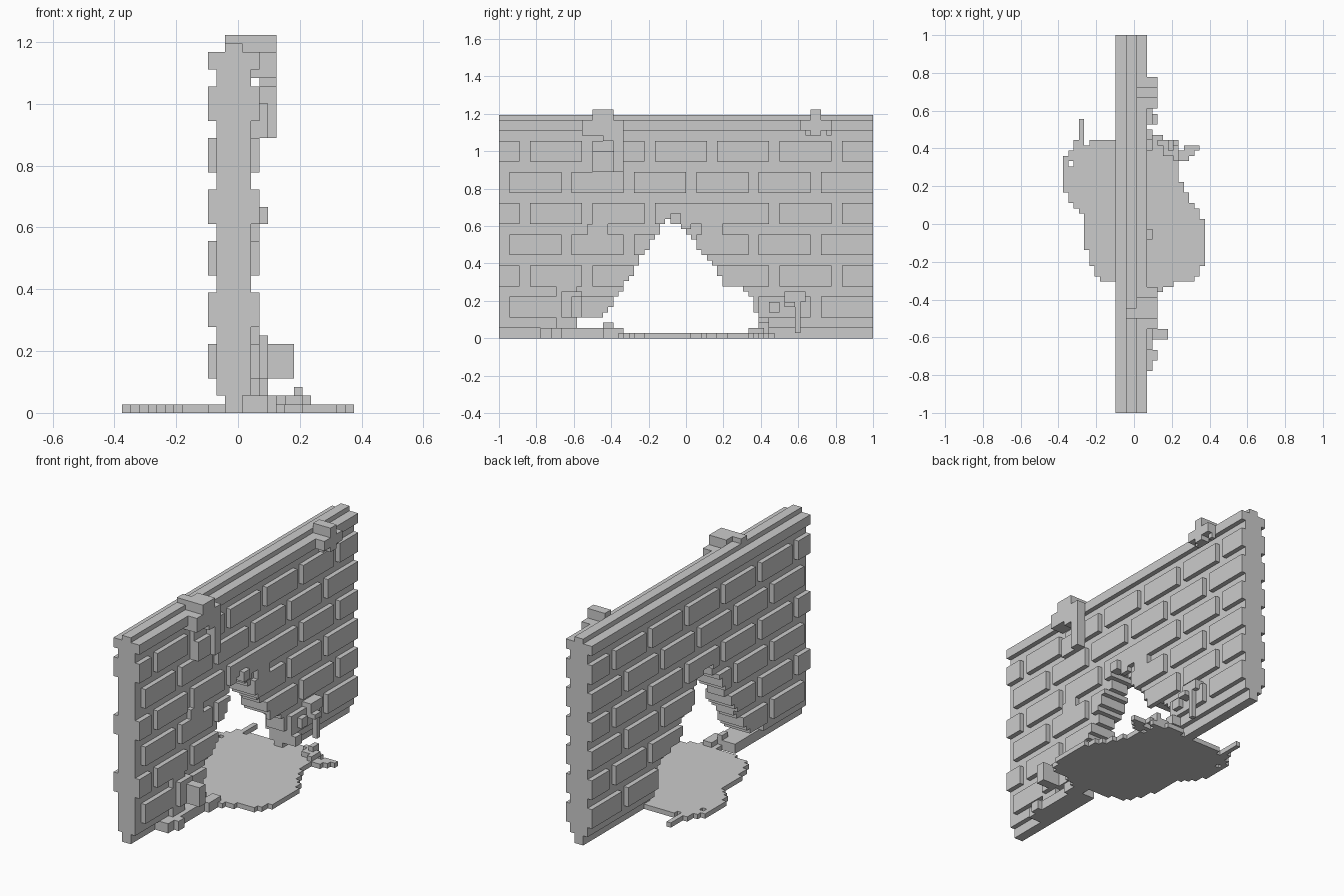
import bpy, bmesh, math
from itertools import product
from mathutils import Vector

if "Cube" in bpy.data.objects:
    bpy.data.objects.remove(bpy.data.objects["Cube"], do_unlink=True)

UNIT = 1 / 36  # edge of one block

stone = bpy.data.materials.new("stone_grey")
stone.use_nodes = True
grey = (0.6, 0.6, 0.6, 1)
stone.diffuse_color = grey
stone.node_tree.nodes["Principled BSDF"].inputs["Base Color"].default_value = grey


def box(x, y, z):
    """Blocks in inclusive (first, last) ranges."""
    return set(product(*(range(a, b + 1) for a, b in (x, y, z))))


def boxes(*parts):
    return set().union(*(box(*p) for p in parts))


def build(name, cells):
    """Skin a set of blocks and merge its flat areas."""
    bm = bmesh.new()
    points = {}

    def vert(p):
        if p not in points:
            points[p] = bm.verts.new(((p[0] - 0.5) * UNIT, p[1] * UNIT, p[2] * UNIT))
        return points[p]

    for cell in sorted(cells):
        for axis, side in product(range(3), (0, 1)):
            near = list(cell)
            near[axis] += 2 * side - 1
            if tuple(near) in cells:
                continue
            u, v = (axis + 1) % 3, (axis + 2) % 3
            ring = []
            for du, dv in ((0, 0), (1, 0), (1, 1), (0, 1)):
                p = list(cell)
                p[axis] += side
                p[u] += du
                p[v] += dv
                ring.append(vert(tuple(p)))
            bm.faces.new(ring if side else ring[::-1])
    bmesh.ops.dissolve_limit(bm, angle_limit=math.radians(1), verts=bm.verts, edges=bm.edges)
    mesh = bpy.data.meshes.new(name)
    bm.to_mesh(mesh)
    bm.free()
    mesh.materials.append(stone)
    obj = bpy.data.objects.new(name, mesh)
    bpy.context.collection.objects.link(obj)
    return obj


def in_hole(cell):
    """Ragged breach, stepped on both sides up to a narrow peak."""
    _, y, z = cell
    if z > 22:
        return False
    left = -22 if z < 4 else round(-15.5 + (z - 4) * 0.63)
    right = round(7 - (z - 11) * 0.75) if z > 10 else min(14, 20 - z)
    right = min(right, 13) if z > 4 else right
    return left <= y < right


# Wall core with a thin foot and a narrow ridge on top
LENGTH = (-36, 35)
core = boxes(((-1, 0), LENGTH, (0, 42)), ((-2, 1), LENGTH, (2, 41)))
build("wall_core", {c for c in core if not in_hole(c)})

# Raised bricks in staggered rows, on both faces
for name, x in (("right_bricks", -3), ("left_bricks", 2)):
    bricks = box((x, x), LENGTH, (40, 41))
    for row in range(6):
        shift = 4 if row % 2 else -2
        shift = -2 - shift
        for i in range(7):
            y = -36 + shift + 12 * i if row % 2 else -34 + 12 * i
            z = 4 + 6 * row
            bricks |= box((x, x), (max(y, -36), min(y + 9, 35)), (z, z + 3))
    build(name, {c for c in bricks if not in_hole(c)})

# Puddle: left and right limits for each row from front to back
left = [2, 2, -3, -6, -7, -7] + [-8] * 3 + [-9] * 6 + [-9, -10, -11, -12, -12] + [-13] * 7 + [-12, -11, -8, 2]
right = [3, 5, 7, 11, 12, 12] + [13] * 9 + [12, 12, 11, 10, 10, 9, 9] + [8] * 4 + [10, 11, 12, 8, 5]
puddle = set()
for row, (a, b) in enumerate(zip(left, right)):
    puddle |= box((a, b), (row - 14, row - 14), (0, 0))
puddle -= {(-12, 11, 0), (8, 12, 0), (8, 14, 0), (9, 14, 0)}
puddle |= boxes(((-11, -10), (14, 15), (0, 0)), ((-10, -10), (16, 19), (0, 0)))
build("puddle", puddle)

# Growth hanging over the top edge
build("front_top_growth", boxes(
    ((-1, 0), (-18, -17), (43, 43)), ((1, 4), (-18, -15), (42, 43)),
    ((2, 4), (-20, -15), (39, 41)), ((3, 4), (-16, -13), (38, 41)),
    ((3, 4), (-14, -13), (32, 41)), ((2, 3), (-18, -15), (32, 35))))
build("back_top_growth", boxes(
    ((1, 4), (24, 25), (42, 43)), ((3, 4), (22, 27), (40, 41)),
    ((3, 4), (24, 25), (39, 41)), ((3, 3), (23, 23), (39, 39)),
    ((3, 3), (27, 27), (39, 39))))

# Growth at the foot of the front end
build("front_foot_growth", boxes(
    ((1, 3), (-28, -23), (0, 1)), ((2, 4), (-26, -25), (0, 1)),
    ((2, 2), (-25, -22), (2, 9)), ((2, 3), (-24, -21), (4, 8)),
    ((2, 6), (-22, -21), (4, 7))))

# Broken foot of the wall left in the breach
build("broken_foot", boxes(
    ((-1, 3), (-22, -15), (0, 1)), ((3, 4), (-16, -13), (0, 1)),
    ((2, 2), (-16, -15), (2, 2))))

# Crumbled bits beside the breach
build("breach_crumbs", boxes(
    ((2, 3), (19, 22), (7, 8)), ((3, 3), (21, 21), (1, 6)),
    ((3, 4), (19, 20), (6, 6)), ((2, 3), (14, 15), (2, 3)),
    ((2, 3), (16, 17), (5, 6)), ((2, 2), (7, 9), (10, 11)),
    ((2, 2), (-6, -5), (23, 23)), ((2, 3), (-3, -2), (22, 23)),
    ((2, 2), (-1, 0), (21, 22)), ((2, 2), (3, 6), (20, 25)),
    ((2, 2), (-19, -16), (20, 21)), ((2, 2), (-17, -17), (22, 22))))

# Rubble lying on the puddle
build("rubble", boxes(
    ((6, 8), (13, 14), (1, 1)), ((7, 7), (14, 15), (1, 2)),
    ((5, 6), (15, 15), (1, 1)), ((8, 8), (12, 12), (1, 1))))
